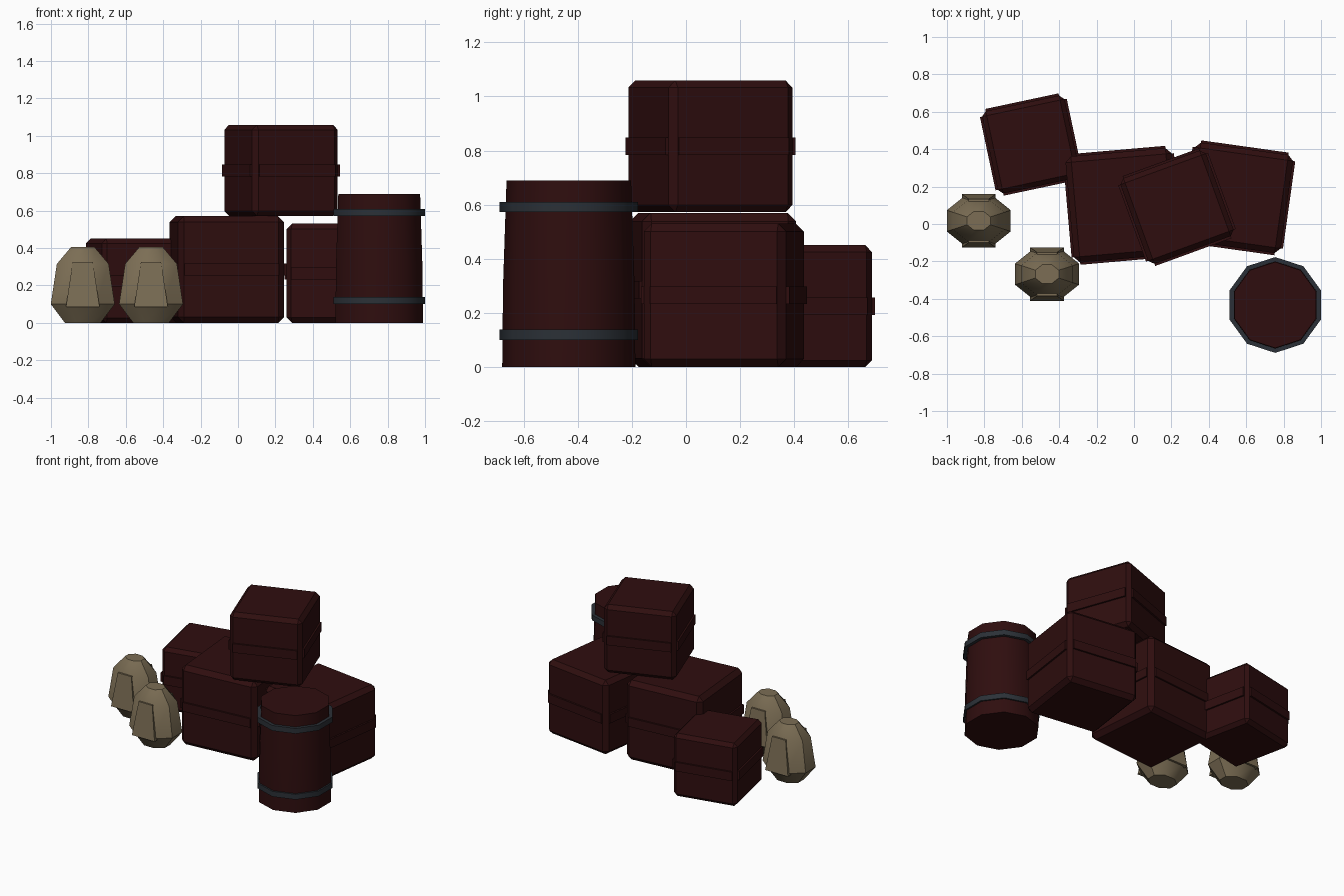
import bpy
import bmesh
from math import radians, cos, sin, pi
from mathutils import Matrix

old = bpy.data.objects.get("Cube")
if old:
    bpy.data.objects.remove(old, do_unlink=True)


def material(name, rgb):
    m = bpy.data.materials.new(name)
    m.use_nodes = True
    m.diffuse_color = (*rgb, 1)
    bsdf = m.node_tree.nodes["Principled BSDF"]
    bsdf.inputs["Base Color"].default_value = (*rgb, 1)
    bsdf.inputs["Roughness"].default_value = 0.9
    return m


WOOD = material("dark red wood", (0.028, 0.0042, 0.0045))
IRON = material("slate iron", (0.024, 0.03, 0.038))
CLOTH = material("tan sackcloth", (0.20, 0.155, 0.09))


def finish(name, bm, mat, loc, turn=0, smooth=None):
    bmesh.ops.recalc_face_normals(bm, faces=bm.faces)
    mesh = bpy.data.meshes.new(name)
    bm.to_mesh(mesh)
    bm.free()
    mesh.materials.append(mat)
    ob = bpy.data.objects.new(name, mesh)
    bpy.context.collection.objects.link(ob)
    ob.location = loc
    ob.rotation_euler.z = radians(turn)
    if smooth:
        bpy.ops.object.select_all(action='DESELECT')
        ob.select_set(True)
        bpy.context.view_layer.objects.active = ob
        bpy.ops.object.shade_smooth_by_angle(angle=radians(smooth))
    return ob


def add_box(bm, size):
    return bmesh.ops.create_cube(bm, size=1, matrix=Matrix.Diagonal((*size, 1)))["verts"]


def lathe(profile, sides, phase=0, depth=1, closed=False):
    """Stack rings of (radius, z); either cap the ends or join them up."""
    bm = bmesh.new()
    angles = [phase + 2 * pi * i / sides for i in range(sides)]
    rings = [[bm.verts.new((r * cos(a), r * depth * sin(a), z)) for a in angles]
             for r, z in profile]
    pairs = list(zip(rings, rings[1:]))
    if closed:
        pairs.append((rings[-1], rings[0]))
    else:
        bm.faces.new(rings[0])
        bm.faces.new(rings[-1])
    for low, high in pairs:
        for i in range(sides):
            j = (i + 1) % sides
            bm.faces.new((low[i], low[j], high[j], high[i]))
    return bm


# Crates: chamfered cubes with a raised slat around the middle of each side
def crate(name, x, y, z, size, turn):
    centre = (x, y, z + size / 2)
    chamfer = 0.055 * size
    bm = bmesh.new()
    add_box(bm, (size, size, size))
    bmesh.ops.bevel(bm, geom=bm.edges[:], offset=chamfer, segments=1,
                    affect='EDGES', profile=0.5)
    finish(name, bm, WOOD, centre, turn)
    bm = bmesh.new()
    wide, narrow = size + 0.024, size - 2 * chamfer
    add_box(bm, (wide, narrow, 0.064))
    add_box(bm, (narrow, wide, 0.064))
    finish(name + "_slats", bm, WOOD, centre, turn)


crate("back_crate", -0.55, 0.425, 0, 0.45, 12)
crate("middle_crate", -0.06, 0.10, 0, 0.57, 5)
crate("left_crate", 0.555, 0.14, 0, 0.53, -8)
crate("top_crate", 0.23, 0.09, 0.572, 0.487, 20)

# Barrel with two iron hoops
BARREL = (0.755, -0.433, 0)
finish("barrel", lathe([(0.246, 0), (0.243, 0.3), (0.23, 0.69)], 10, pi / 2),
       WOOD, BARREL, smooth=40)
for name, low in (("lower_hoop", 0.10), ("upper_hoop", 0.572)):
    high = low + 0.038
    hoop = lathe([(0.22, low), (0.256, low), (0.256, high), (0.22, high)],
                 10, pi / 2, closed=True)
    finish(name, hoop, IRON, BARREL, smooth=40)

# Sacks: faceted bags with a tapered patch on front and back
SACK_PROFILE = [(0.103, 0), (0.185, 0.1), (0.15, 0.315), (0.068, 0.405)]
for side, x, y in (("rear", -0.83, 0.017), ("front", -0.465, -0.268)):
    finish(side + "_sack", lathe(SACK_PROFILE, 8, pi / 8, 0.8),
           CLOTH, (x, y, 0), smooth=35)
    bm = bmesh.new()
    for v in add_box(bm, (0.18, 0.285, 0.24)):
        if v.co.z > 0:
            v.co.x *= 0.6
            v.co.y *= 0.82
    finish(side + "_sack_patch", bm, CLOTH, (x, y, 0.205))
